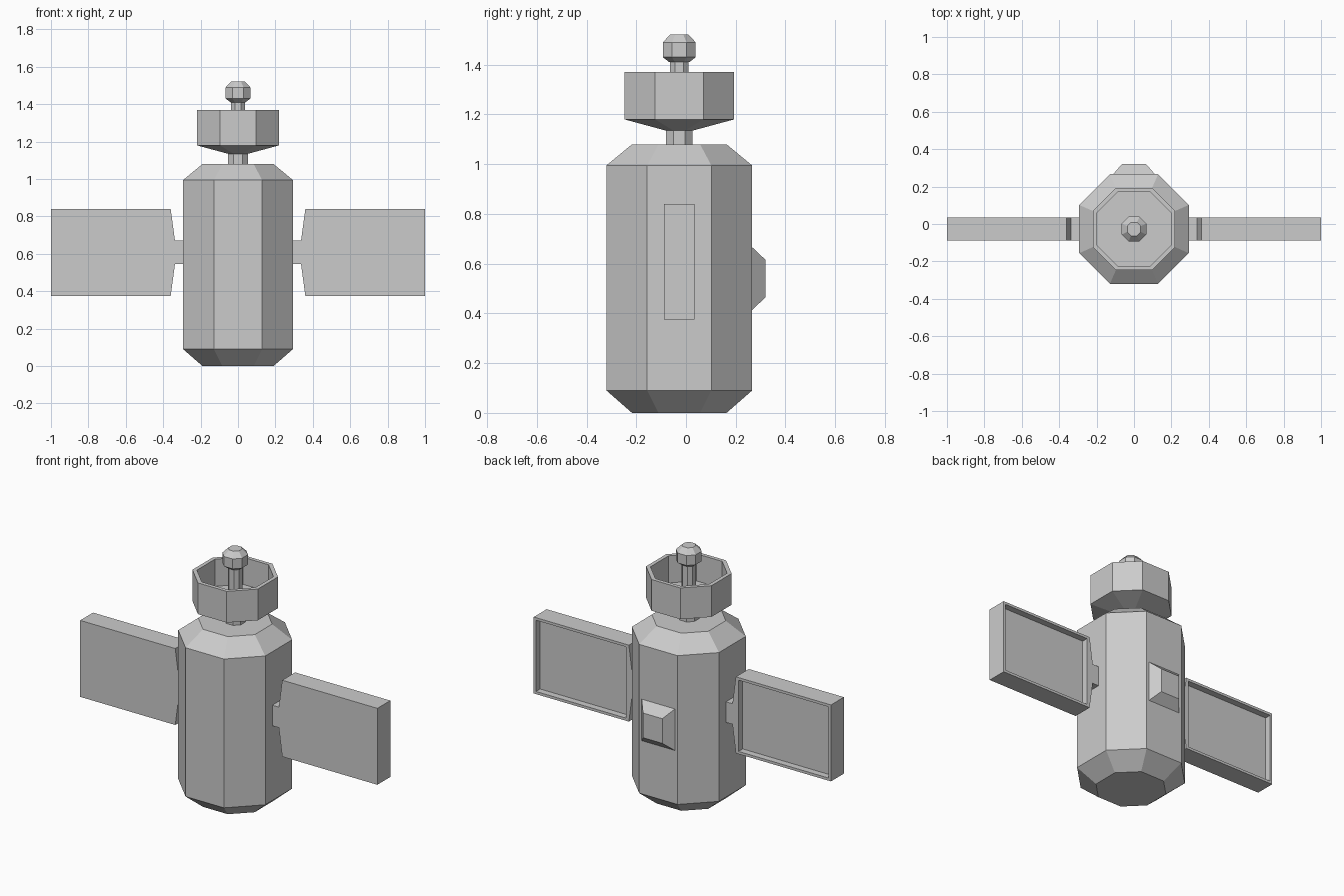
import bpy, bmesh

cube = bpy.data.objects.get("Cube")
if cube:
    bpy.data.objects.remove(cube, do_unlink=True)

CY = -0.027          # shared axis of the body in y
FLAT = 0.44          # half side of an octagon relative to its half width

grey = bpy.data.materials.new("plain grey")
grey.use_nodes = True
color = (0.6, 0.6, 0.6, 1)
grey.diffuse_color = color
grey.node_tree.nodes["Principled BSDF"].inputs["Base Color"].default_value = color


def finish(name, bm):
    bmesh.ops.recalc_face_normals(bm, faces=bm.faces)
    mesh = bpy.data.meshes.new(name)
    bm.to_mesh(mesh)
    bm.free()
    mesh.materials.append(grey)
    obj = bpy.data.objects.new(name, mesh)
    bpy.context.collection.objects.link(obj)
    return obj


def loft(bm, rings):
    """Skin a list of point loops and cap both ends."""
    loops = [[bm.verts.new(p) for p in ring] for ring in rings]
    for a, b in zip(loops, loops[1:]):
        for i in range(len(a)):
            j = (i + 1) % len(a)
            bm.faces.new((a[i], a[j], b[j], b[i]))
    bm.faces.new(loops[0])
    bm.faces.new(loops[-1])


def octagon(h, z):
    e = h * FLAT
    corners = [(h, e), (e, h), (-e, h), (-h, e), (-h, -e), (-e, -h), (e, -h), (h, -e)]
    return [(x, y + CY, z) for x, y in corners]


def octagonal(name, profile):
    bm = bmesh.new()
    loft(bm, [octagon(h, z) for h, z in profile])
    return finish(name, bm)


# Central stack: half width and height of each ring
octagonal("body", [(0.19, 0), (0.293, 0.09), (0.293, 0.995), (0.19, 1.08)])
octagonal("neck", [(0.054, 1.07), (0.054, 1.15)])
octagonal("dish", [(0.054, 1.135), (0.22, 1.18), (0.22, 1.37),
                   (0.197, 1.37), (0.197, 1.205)])
octagonal("antenna_rod", [(0.037, 1.2), (0.037, 1.42)])
octagonal("antenna_knob", [(0.04, 1.41), (0.066, 1.43), (0.066, 1.49), (0.036, 1.522)])


# Rear hatch: a tapered block on the back face
def rectangle(hx, z0, z1, y):
    return [(-hx, y, z0), (hx, y, z0), (hx, y, z1), (-hx, y, z1)]


bm = bmesh.new()
loft(bm, [rectangle(0.115, 0.41, 0.67, 0.262), rectangle(0.065, 0.465, 0.615, 0.32)])
finish("rear_hatch", bm)


# Wing panels: tapered tray open at the back, with a strut to the body
def wing(name, side):
    front, back, floor = CY - 0.062, CY + 0.062, CY + 0.022
    mid, half = 0.6075, 0.2325
    bm = bmesh.new()
    outline = [(1, -half), (1, half), (0.36, half), (0.337, 0.0625),
               (0.28, 0.0625), (0.28, -0.0625), (0.337, -0.0625), (0.36, -half)]
    loft(bm, [[(side * x, y, mid + z) for x, z in outline] for y in (front, back)])
    obj = finish(name, bm)

    # Recess cutter
    bm = bmesh.new()
    x0, x1, dz = 0.378, 0.985, half - 0.016
    loft(bm, [[(side * x, y, mid + z) for x, z in
               ((x0, -dz), (x1, -dz), (x1, dz), (x0, dz))] for y in (floor, back + 0.1)])
    cutter = finish(name + "_cutter", bm)
    cutter.hide_render = True
    cutter.hide_viewport = True
    cut = obj.modifiers.new("recess", "BOOLEAN")
    cut.object = cutter
    cut.operation = "DIFFERENCE"
    cut.solver = "EXACT"


wing("left_wing_panel", 1)
wing("right_wing_panel", -1)
